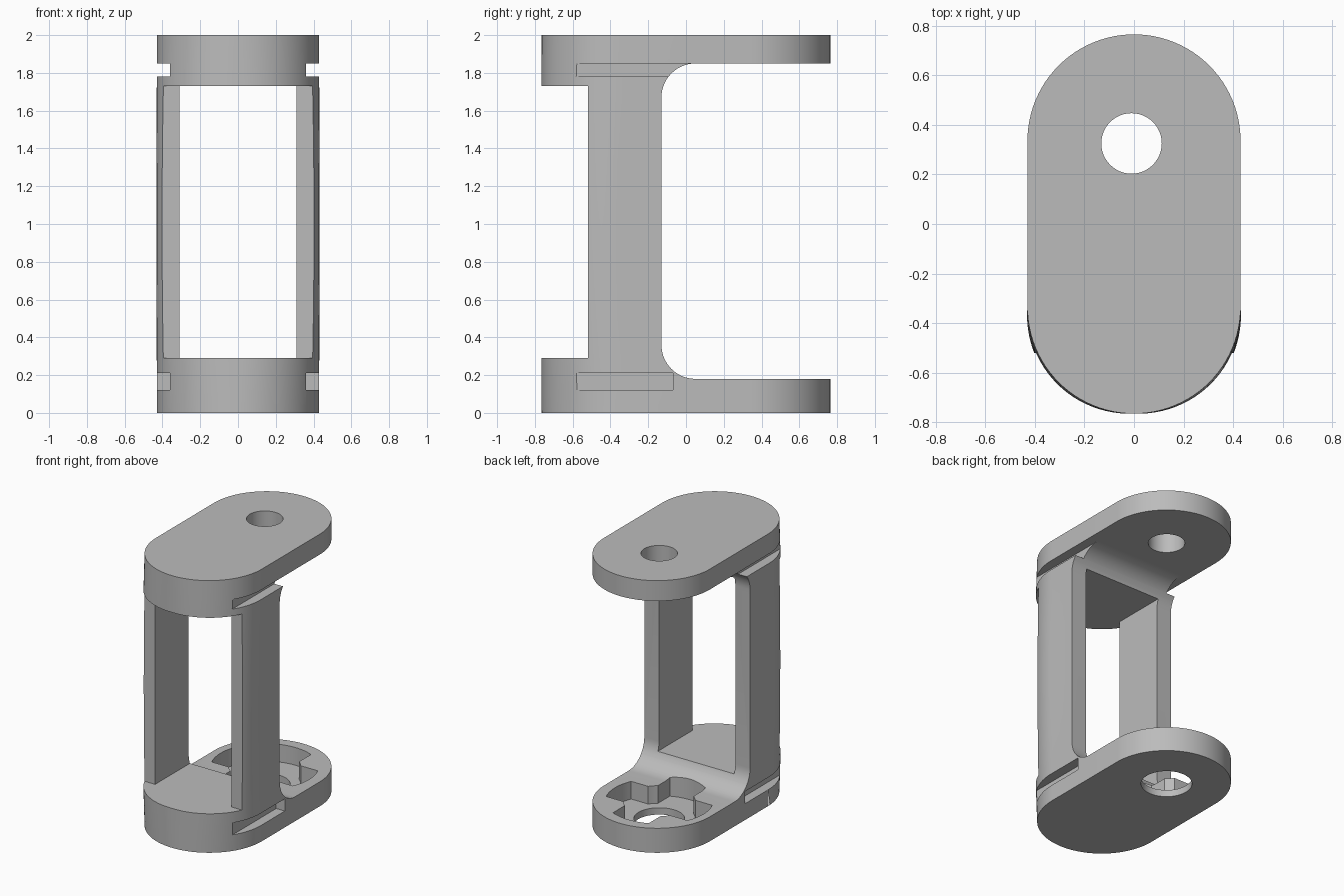
import bpy
import bmesh
from math import pi, sin, cos, asin
from mathutils import Vector

if "Cube" in bpy.data.objects:
    bpy.data.objects.remove(bpy.data.objects["Cube"])

R, CY = 0.43, 0.335          # end radius and end centre of the rounded outline
HOLE = (-0.01, 0.325)        # pivot centre

grey = bpy.data.materials.new("plain grey")
grey.use_nodes = True
grey.diffuse_color = (0.5, 0.5, 0.5, 1)
grey.node_tree.nodes["Principled BSDF"].inputs["Base Color"].default_value = (0.5, 0.5, 0.5, 1)


def arc(cx, cy, r, a0, a1, n):
    return [(cx + r * cos(a0 + (a1 - a0) * i / n), cy + r * sin(a0 + (a1 - a0) * i / n))
            for i in range(n + 1)]


def loft(name, rings):
    """Closed solid through rings of equal point count."""
    bm = bmesh.new()
    loops = [[bm.verts.new(p) for p in ring] for ring in rings]
    n = len(loops[0])
    for low, high in zip(loops, loops[1:]):
        for i in range(n):
            j = (i + 1) % n
            bm.faces.new((low[i], low[j], high[j], high[i]))
    bm.faces.new(loops[0][::-1])
    bm.faces.new(loops[-1])
    bmesh.ops.recalc_face_normals(bm, faces=bm.faces)
    mesh = bpy.data.meshes.new(name)
    bm.to_mesh(mesh)
    bm.free()
    ob = bpy.data.objects.new(name, mesh)
    bpy.context.collection.objects.link(ob)
    mesh.materials.append(grey)
    return ob


def prism_z(name, pts, z0, z1):
    return loft(name, [[Vector((x, y, z)) for x, y in pts] for z in (z0, z1)])


def prism_x(name, pts, x0, x1):
    return loft(name, [[Vector((x, y, z)) for y, z in pts] for x in (x0, x1)])


def rect(a0, a1, b0, b1):
    return [(a0, b0), (a1, b0), (a1, b1), (a0, b1)]


def outline(z):
    """Rounded slab outline whose front end swells slightly at mid height."""
    pts = arc(0, CY, R, 0, pi, 48)
    swell = 0.04 * (1 - (z - 1) ** 2)
    for i in range(49):
        a = pi * i / 48
        r = R * (1 + swell * abs(sin(2 * a)))
        pts.append((-r * cos(a), -CY - r * sin(a)))
    return [Vector((x, y, z)) for x, y in pts]


# Solid body
body = loft("bracket_body", [outline(2 * i / 16) for i in range(17)])

# Rear throat with rounded inner corners
throat = ([(0.9, 0.18)] + arc(0.05, 0.36, 0.18, 1.5 * pi, pi, 14)
          + arc(0.05, 1.67, 0.18, pi, 0.5 * pi, 14) + [(0.9, 1.85)])

# Cross-shaped recess with a round hub
recess, reach, hub, half = [], 0.36, 0.24, 0.145
for k in range(4):
    t, a, b = k * pi / 2, asin(half / reach), asin(half / hub)
    recess += arc(*HOLE, reach, t - a, t + a, 12)
    recess += arc(*HOLE, hub, t + b, t + pi / 2 - b, 6)

cutters = [
    prism_x("rear_throat_cutter", throat, -1, 1),
    prism_x("front_step_cutter", rect(-0.9, -0.52, 0.29, 1.73), -1, 1),
    prism_x("window_cutter", rect(-0.7, 0.2, 0.29, 1.73), -0.31, 0.31),
    prism_z("top_hole_cutter", arc(*HOLE, 0.122, 0, 2 * pi, 48)[:-1], 1.5, 2.2),
    prism_z("bottom_hole_cutter", arc(*HOLE, 0.17, 0, 2 * pi, 48)[:-1], -0.2, 0.12),
    prism_z("recess_cutter", recess, 0.05, 0.3),
]
# Side slots, open to the rear at the top
for s in (-1, 1):
    cutters.append(prism_x("lower_slot_cutter", rect(-0.8, -0.07, 0.12, 0.21), s * 0.36, s * 0.6))
    cutters.append(prism_x("upper_slot_cutter", rect(-0.8, 0.1, 1.78, 1.85), s * 0.36, s * 0.6))

bpy.ops.object.select_all(action="DESELECT")
bpy.context.view_layer.objects.active = body
body.select_set(True)
for c in cutters:
    mod = body.modifiers.new(c.name, "BOOLEAN")
    mod.operation, mod.solver, mod.object = "DIFFERENCE", "EXACT", c
    bpy.ops.object.modifier_apply(modifier=mod.name)
    bpy.data.objects.remove(c)

bpy.ops.object.shade_smooth_by_angle(angle=pi / 6)
